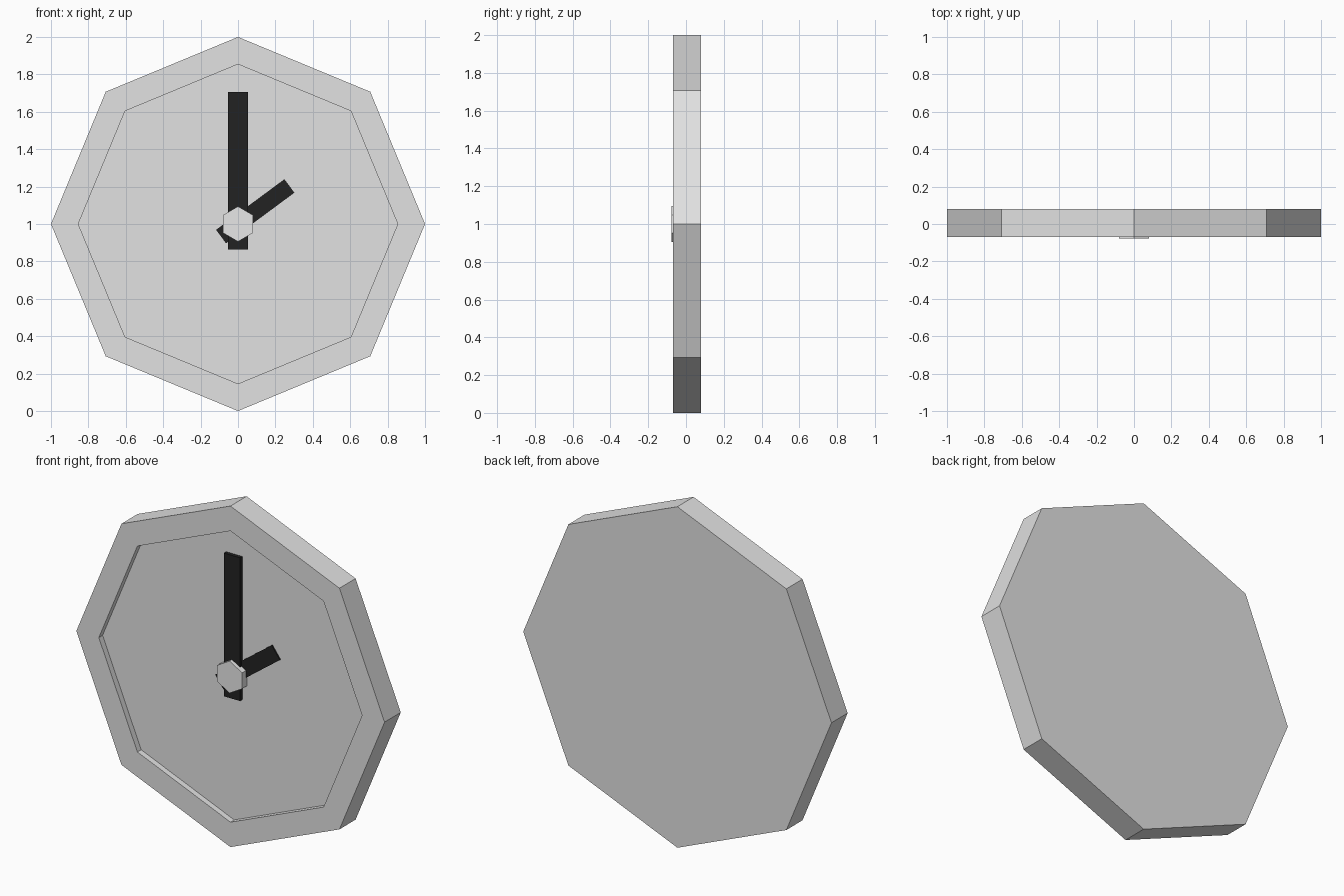
import bpy, bmesh, math
from mathutils import Vector

if "Cube" in bpy.data.objects:
    bpy.data.objects.remove(bpy.data.objects["Cube"])


def material(name, rgb):
    m = bpy.data.materials.new(name)
    m.diffuse_color = (*rgb, 1)
    m.use_nodes = True
    m.node_tree.nodes["Principled BSDF"].inputs["Base Color"].default_value = m.diffuse_color
    return m


case_grey = material("case grey", (0.76, 0.76, 0.76))
hub_grey = material("hub light grey", (0.8, 0.8, 0.8))
hand_black = material("hand black", (0.016, 0.016, 0.016))

FRONT, FLOOR, BACK = -0.07, -0.035, 0.08
CENTRE = 1.0


def polygon(sides, radius):
    """Regular polygon in x/z with a corner at the top."""
    return [(radius * math.sin(math.tau * i / sides),
             radius * math.cos(math.tau * i / sides)) for i in range(sides)]


def bar(width, tail, tip, angle):
    """Straight clock hand outline, angle clockwise from twelve."""
    h, c, s = width / 2, math.cos(angle), math.sin(angle)
    corners = [(-h, -tail), (-h, tip), (h, tip), (h, -tail)]
    return [(x * c + z * s, -x * s + z * c) for x, z in corners]


def prism(name, outline, y_front, y_back, mat, recess=None):
    """Extrude an outline along y; recess = (rim width, floor y) sinks the front."""
    bm = bmesh.new()
    front = bm.faces.new([bm.verts.new((x, y_front, CENTRE + z)) for x, z in outline])
    ext = bmesh.ops.extrude_face_region(bm, geom=[front], use_keep_orig=True)
    for v in ext["geom"]:
        if isinstance(v, bmesh.types.BMVert):
            v.co.y = y_back
    bmesh.ops.recalc_face_normals(bm, faces=bm.faces)
    if recess:
        rim, floor = recess
        front = min(bm.faces, key=lambda f: f.calc_center_median().y)
        bmesh.ops.inset_individual(bm, faces=[front], thickness=rim)
        bmesh.ops.inset_individual(bm, faces=[front], thickness=0.0)
        for v in front.verts:
            v.co.y = floor
        bmesh.ops.recalc_face_normals(bm, faces=bm.faces)
    mesh = bpy.data.meshes.new(name)
    bm.to_mesh(mesh)
    bm.free()
    mesh.materials.append(mat)
    obj = bpy.data.objects.new(name, mesh)
    bpy.context.collection.objects.link(obj)
    return obj


# Octagonal case with a sunken dial
prism("clock_case", polygon(8, 1.0), FRONT, BACK, case_grey,
      recess=(0.158 * math.cos(math.pi / 8), FLOOR))

# Hands, the minute hand lying over the hour hand
prism("hour_hand", bar(0.09, 0.113, 0.342, math.radians(53.5)), -0.043, FLOOR, hand_black)
prism("minute_hand", bar(0.105, 0.135, 0.705, 0), -0.056, FLOOR, hand_black)

# Six-sided hub
prism("centre_hub", polygon(6, 0.094), -0.078, FLOOR, hub_grey)
